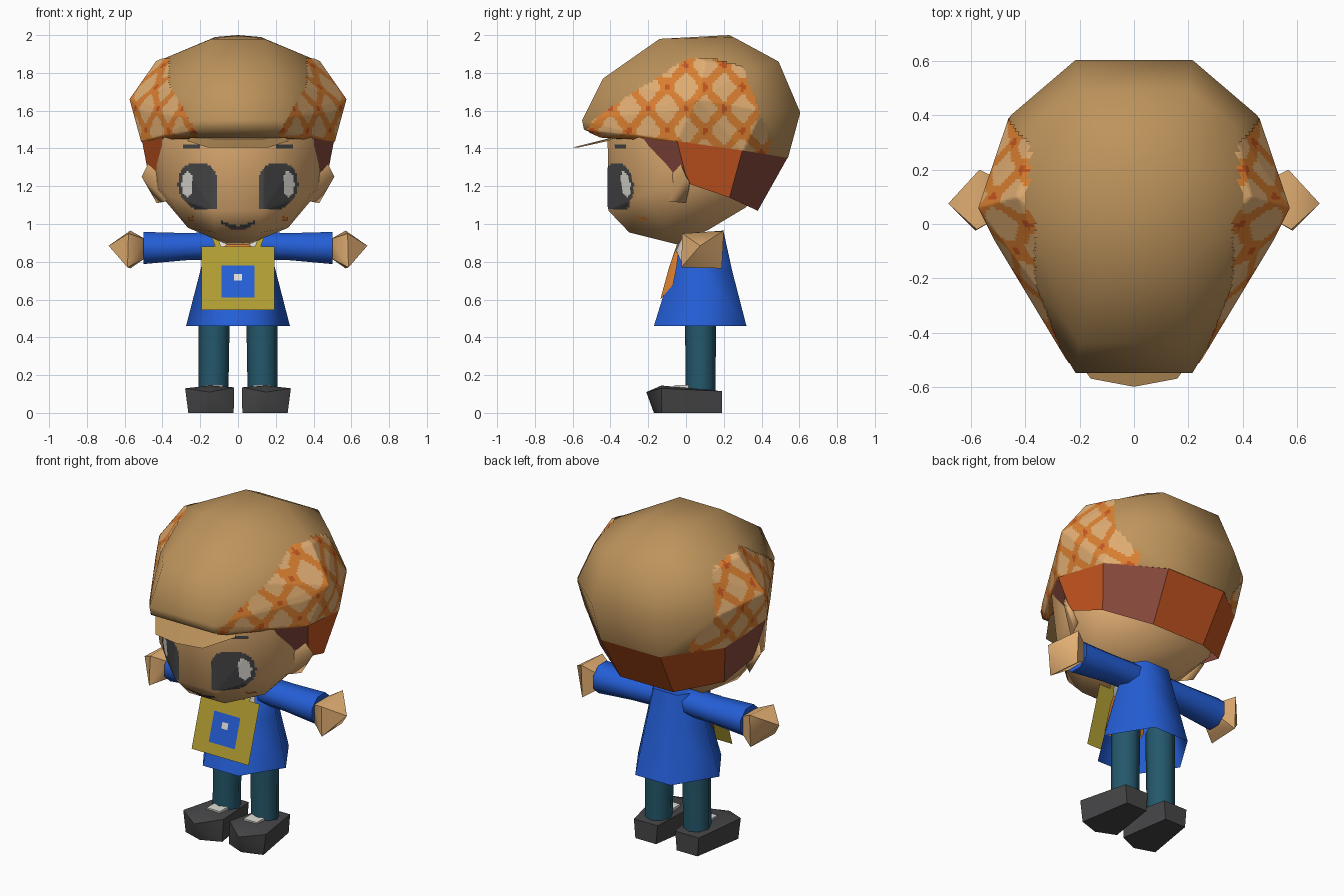
import bpy, bmesh, math
from mathutils import Vector

if "Cube" in bpy.data.objects:
    bpy.data.objects.remove(bpy.data.objects["Cube"])


def colour(name, r, g, b):
    m = bpy.data.materials.new(name)
    lin = [((c / 255 + 0.055) / 1.055) ** 2.4 for c in (r, g, b)]
    m.diffuse_color = (*lin, 1)
    m.use_nodes = True
    m.node_tree.nodes["Principled BSDF"].inputs["Base Color"].default_value = m.diffuse_color
    return m


TAN = colour("cap tan", 190, 148, 92)
SKIN = colour("skin", 228, 176, 116)
ORANGE = colour("orange", 222, 130, 50)
BRICK = colour("brick red", 200, 86, 32)
MAROON = colour("maroon", 138, 74, 62)
BLUE = colour("coat blue", 36, 94, 214)
TEAL = colour("trouser teal", 36, 88, 108)
GREY = colour("dark grey", 70, 70, 72)
MUSTARD = colour("mustard", 178, 158, 50)
WHITE = colour("white", 225, 222, 215)


def finish(bm, name, mats, angle=50):
    me = bpy.data.meshes.new(name)
    bm.to_mesh(me)
    bm.free()
    for m in mats:
        me.materials.append(m)
    me.shade_smooth()
    me.set_sharp_from_angle(angle=math.radians(angle))
    ob = bpy.data.objects.new(name, me)
    bpy.context.collection.objects.link(ob)
    return ob


def mirrored(pts):
    return pts + [(-x, y, z) for x, y, z in pts if x > 0]


def hull_bm(pts):
    bm = bmesh.new()
    for p in pts:
        bm.verts.new(p)
    bmesh.ops.convex_hull(bm, input=bm.verts[:])
    junk = [v for v in bm.verts if not v.link_faces]
    bmesh.ops.delete(bm, geom=junk, context='VERTS')
    bmesh.ops.recalc_face_normals(bm, faces=bm.faces[:])
    return bm


def hull(name, pts, mat, angle=50):
    return finish(hull_bm(pts), name, [mat], angle)


def loft(name, rings, mats, caps=(False, False), closed=True, pick=None, angle=50):
    bm = bmesh.new()
    vs = [[bm.verts.new(p) for p in ring] for ring in rings]
    n = len(rings[0])
    for a, b in zip(vs, vs[1:]):
        for i in range(n if closed else n - 1):
            j = (i + 1) % n
            f = bm.faces.new((a[i], a[j], b[j], b[i]))
            if pick:
                f.material_index = pick[i]
    for ring, cap in zip((vs[0], vs[-1]), caps):
        if cap:
            bm.faces.new(ring)
    bmesh.ops.recalc_face_normals(bm, faces=bm.faces[:])
    return finish(bm, name, mats, angle)


def painted(name, pts, keep, axes, step, rule, mats):
    """Thin skin over a hull, cut into a grid and coloured by a rule."""
    bm = hull_bm(pts)
    bm.normal_update()
    bmesh.ops.delete(bm, geom=[f for f in bm.faces if not keep(f.normal)], context='FACES')
    for axis, lo, hi in axes:
        no = Vector((0, 0, 0))
        no[axis] = 1
        for i in range(round((hi - lo) / step) + 1):
            bmesh.ops.bisect_plane(bm, geom=bm.verts[:] + bm.edges[:] + bm.faces[:],
                                   plane_co=no * (lo + i * step), plane_no=no)
    bm.normal_update()
    for v, n in [(v, v.normal.copy()) for v in bm.verts]:
        v.co += n * 0.004
    drop = []
    for f in bm.faces:
        k = rule(f.calc_center_median())
        if k is None:
            drop.append(f)
        else:
            f.material_index = k
    bmesh.ops.delete(bm, geom=drop, context='FACES')
    return finish(bm, name, mats)


def plate(name, pts, mat):
    bm = bmesh.new()
    bm.faces.new([bm.verts.new(p) for p in pts])
    return finish(bm, name, [mat])


# Cap
cap = mirrored([(0, .23, 2.0), (.14, -.14, 1.98), (.12, .25, 1.99), (.2, -.44, 1.77),
                (.215, -.55, 1.55), (.21, -.54, 1.5), (.22, -.45, 1.46), (.43, .1, 1.86),
                (.37, .36, 1.82), (.2, .49, 1.86), (.57, .06, 1.66), (.51, -.06, 1.6),
                (.455, .4, 1.6), (.215, .605, 1.59), (.2, .54, 1.35), (.47, .3, 1.39),
                (.51, -.05, 1.44), (.4, -.24, 1.47)])
hull("cap", cap, TAN, 70)


def patch_rule(c):
    x, y, z = abs(c.x), c.y, c.z
    bottom = 1.455 - .14 * max(0, y + .24)
    if z < bottom - .02 or y > .46 - (z - 1.4) * .37 or y < -.54:
        return None
    if z > 1.875 or z > 1.60 + (y + .46) * .76:
        return None
    if x < min(.365, .215 + (z - 1.48) * .58) or (y > .1 and x < (.33 if z < 1.55 else .385)):
        return None
    a, b = y / .2 + z / .23, y / .2 - z / .23
    da, db = abs(a - round(a)), abs(b - round(b))
    if da < .1 and db < .1:
        return 2
    return 1 if min(da, db) < .14 or da + db < .38 or z < bottom + .012 else 0


painted("cap_side_pattern", cap, lambda n: abs(n.x) > .3,
        [(1, -.56, .46), (2, 1.36, 1.88)], .0125, patch_rule, [SKIN, ORANGE, BRICK])

brim = mirrored([(0, -.6, 1.405), (.16, -.57, 1.405), (.27, -.41, 1.44), (.24, -.36, 1.465)])
hull("cap_brim", brim, TAN)

# Head with painted face
head = mirrored([(.14, -.415, 1.46), (.13, -.41, 1.07), (.12, -.30, .955), (.05, -.04, .89),
                 (.39, -.25, 1.47), (.385, -.21, 1.16), (.265, -.12, .98), (.46, -.02, 1.42),
                 (.45, .02, 1.2), (.2, .12, .97), (.38, .2, 1.15), (.16, .32, 1.09),
                 (.16, .42, 1.4), (.42, .22, 1.4)])
hull("head", head, SKIN, 70)


def face_rule(c):
    x, z = abs(c.x), c.z
    u, v = (x - .213) / .105, (z - 1.2) / .122
    corner = u < 0 and v < 0
    p = 1.6 if u > 0 and v < 0 else 2.6
    if abs(u) < 1 and abs(v) < 1 and (corner or abs(u) ** p + abs(v) ** p < 1):
        return 1 if ((x - .268) / .03) ** 2 + ((z - 1.21) / .068) ** 2 < 1 else 0
    if x < .09 and abs(z - .983 - 3.5 * x * x) < .009:
        return 0
    if x < .045 and .965 < z < .985:
        return 2
    if .2 < x < .29 and abs(z - 1.405) < .01:
        return 0
    if abs(x - .25) < .015 and abs(z - 1.03) < .012:
        return 3
    return None


painted("face_features", head, lambda n: n.y < -.15,
        [(0, -.35, .35), (2, .95, 1.42)], .01, face_rule, [GREY, WHITE, MAROON, ORANGE])

# Hair band around the back, in coloured panels
top = [(.4, -.24, 1.475), (.51, -.05, 1.45), (.475, .3, 1.395), (.2, .54, 1.355)]
low = [(.41, -.1, 1.27), (.465, .01, 1.215), (.42, .23, 1.14), (.18, .38, 1.07)]
around = lambda p: p + [(-x, y, z) for x, y, z in reversed(p)]
loft("hair_band", [around(top), around(low)], [BRICK, MAROON], closed=False,
     pick=[1, 0, 1, 0, 0, 1, 0], angle=15)

# Coat with open hem
hexagon = lambda sx, sf, yf, ym, yb, z: [(sx, ym, z), (sf, yf, z), (-sf, yf, z),
                                         (-sx, ym, z), (-sf, yb, z), (sf, yb, z)]
loft("coat", [hexagon(.275, .12, -.17, .07, .32, .46), hexagon(.2, .1, -.08, .085, .245, .75),
              hexagon(.15, .08, -.005, .1, .2, .955)], [BLUE], caps=(False, True), angle=75)


def oval(x, y, z, ry, rz, n=8):
    return [(x, y + ry * math.cos(math.tau * (i + .5) / n),
             z + rz * math.sin(math.tau * (i + .5) / n)) for i in range(n)]


def leg_ring(x, z, r):
    return [(x + r * math.cos(math.tau * i / 8), .077 + r * math.sin(math.tau * i / 8), z)
            for i in range(8)]


for s, side in ((1, "right"), (-1, "left")):
    flip = lambda pts: [(s * x, y, z) for x, y, z in pts]
    # Arm and hand
    loft(side + "_sleeve", [oval(s * .1, .1, .885, .09, .078), oval(s * .28, .1, .88, .095, .078),
                            oval(s * .5, .095, .873, .1, .092)], [BLUE], caps=(True, True))
    hull(side + "_hand", flip([(.49, .03, .92), (.49, .16, .92), (.49, .03, .82), (.49, .16, .82),
                               (.57, .2, .965), (.58, -.02, .95), (.585, -.025, .77),
                               (.57, .19, .765), (.685, .075, .885)]), SKIN, 60)
    # Ear flaring backwards from the cheek
    hull(side + "_ear", flip([(.4, -.1, 1.25), (.38, -.09, 1.12), (.40, -.05, 1.31),
                              (.475, -.03, 1.32), (.51, .0, 1.25), (.49, .02, 1.22),
                              (.43, .0, 1.11), (.4, .02, 1.2)]), SKIN, 75)
    # Leg, sock and shoe
    loft(side + "_trouser_leg", [leg_ring(s * .13, .1, .079), leg_ring(s * .125, .62, .083)],
         [TEAL], caps=(True, True), angle=65)
    hull(side + "_sock", flip([(x, y, z) for x in (.08, .17) for y in (-.06, .02)
                               for z in (.1, .147)]), WHITE)
    hull(side + "_shoe", flip([(.023, -.12, 0), (.14, -.17, 0), (.263, -.13, 0), (.21, .19, 0),
                               (.07, .19, 0), (.02, -.11, .135), (.15, -.21, .11),
                               (.15, -.13, .145), (.28, -.13, .13), (.22, .19, .115),
                               (.06, .19, .115)]), GREY, 60)
    # Bag strap and shirt collar
    plate(side + "_bag_strap", flip([(.09, -.066, .88), (.12, -.066, .88), (.15, -.015, .955),
                                     (.115, -.015, .955)]), MUSTARD)
    hull(side + "_collar", flip([(.04, -.055, .86), (.1, -.052, .86), (.132, -.025, .8),
                                 (.128, -.02, .88), (.12, -.015, .94), (.04, -.015, .94)]), WHITE)

# Shirt front showing in the coat opening
hull("shirt_front", mirrored([(.1, -.136, .6), (.106, -.125, .64), (.136, -.068, .68),
                              (.128, -.05, .77), (.1, -.09, .77), (.112, -.042, .83),
                              (.09, -.06, .85), (.03, -.035, .93)]), ORANGE)


# Flat bag on the chest with pocket and patch
def on_bag(name, x, z0, z1, off, mat):
    y = lambda z: -.066 - (.88 - z) * .32 - off
    plate(name, [(-x, y(z0), z0), (x, y(z0), z0), (x, y(z1), z1), (-x, y(z1), z1)], mat)


on_bag("bag", .193, .545, .88, 0, MUSTARD)
on_bag("bag_pocket", .088, .61, .78, .005, BLUE)
on_bag("pocket_patch", .02, .70, .735, .009, WHITE)
